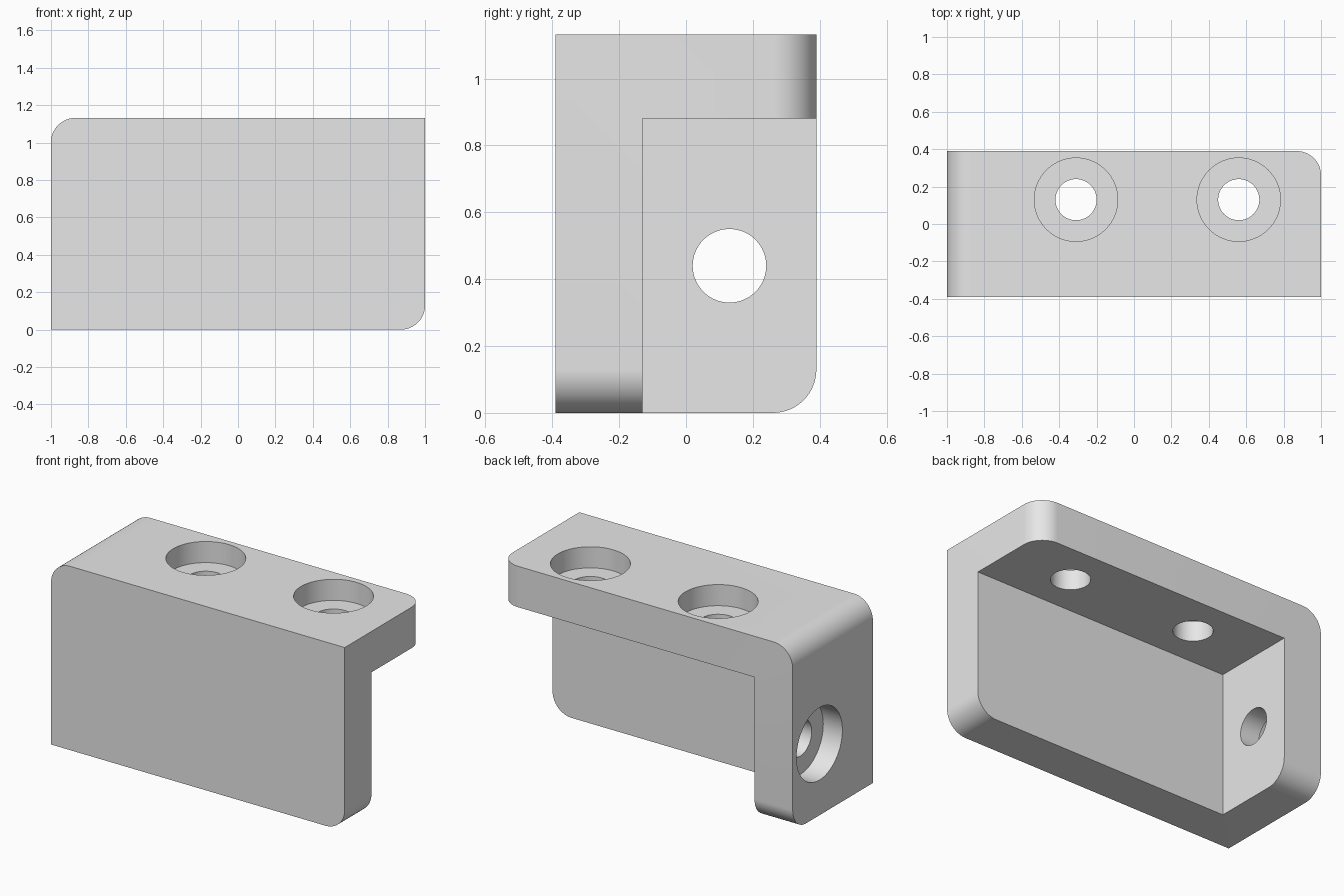
import bpy, bmesh
from math import pi
from mathutils import Matrix, Vector

if "Cube" in bpy.data.objects:
    bpy.data.objects.remove(bpy.data.objects["Cube"], do_unlink=True)

HEIGHT, DEPTH = 1.132, 0.39      # overall height, half depth
WALL, TOP_T, ROUND = 0.26, 0.252, 0.13
HOLE_R, BORE_R = 0.11, 0.223

grey = bpy.data.materials.new("light grey")
grey.use_nodes = True
colour = (0.8, 0.8, 0.8, 1)
grey.diffuse_color = colour
grey.node_tree.nodes["Principled BSDF"].inputs["Base Color"].default_value = colour


def finish(name, bm):
    mesh = bpy.data.meshes.new(name)
    bm.to_mesh(mesh)
    bm.free()
    mesh.materials.append(grey)
    obj = bpy.data.objects.new(name, mesh)
    bpy.context.collection.objects.link(obj)
    return obj


def block(name, low, high, rounds=()):
    """Box whose edges lying on each given pair of planes are rounded."""
    bm = bmesh.new()
    low, high = Vector(low), Vector(high)
    size = high - low
    bmesh.ops.create_cube(bm, size=1, matrix=Matrix.Translation((low + high) / 2)
                          @ Matrix.Diagonal((*size, 1)))
    edges = [e for e in bm.edges for pair in rounds
             if all(abs(v.co[axis] - value) < 1e-4
                    for v in e.verts for axis, value in pair)]
    if edges:
        bmesh.ops.bevel(bm, geom=edges, offset=ROUND, segments=16,
                        profile=0.5, affect='EDGES')
    return finish(name, bm)


def cylinder(name, centre, radius, length, along_x):
    bm = bmesh.new()
    turn = Matrix.Rotation(pi / 2, 4, 'Y') if along_x else Matrix()
    bmesh.ops.create_cone(bm, cap_ends=True, segments=64, radius1=radius,
                          radius2=radius, depth=length,
                          matrix=Matrix.Translation(centre) @ turn)
    return finish(name, bm)


def boolean(target, tool, operation):
    mod = target.modifiers.new(tool.name, 'BOOLEAN')
    mod.operation, mod.solver, mod.object = operation, 'EXACT', tool
    bpy.context.view_layer.objects.active = target
    bpy.ops.object.modifier_apply(modifier=mod.name)
    bpy.data.objects.remove(tool, do_unlink=True)


# Solid block with the long outer top edge rounded
bracket = block("corner_bracket", (-1, -DEPTH, 0), (1, DEPTH, HEIGHT),
                [((0, -1), (2, HEIGHT))])

# Hollow out the inside, leaving front plate, top plate and end wall
hollow = block("hollow_cutter", (-1 + WALL, -DEPTH + WALL, -1),
               (2, 1, HEIGHT - TOP_T))
boolean(bracket, hollow, 'DIFFERENCE')

# Round the free corner of each plate
bm = bmesh.new()
bm.from_mesh(bracket.data)
free_corners = [((0, 1), (2, 0)), ((0, 1), (1, DEPTH)), ((1, DEPTH), (2, 0))]
edges = [e for e in bm.edges for pair in free_corners
         if all(abs(v.co[axis] - value) < 1e-3
                for v in e.verts for axis, value in pair)]
bmesh.ops.bevel(bm, geom=edges, offset=ROUND, segments=16, profile=0.5,
                affect='EDGES')
bm.to_mesh(bracket.data)
bm.free()

# Counterbored screw holes: two in the top plate, one in the end wall
holes = [((-0.31, 0.13, HEIGHT), False), ((0.56, 0.13, HEIGHT), False),
         ((-1, 0.13, 0.44), True)]
for centre, along_x in holes:
    for radius, length in ((HOLE_R, 0.8), (BORE_R, 0.26)):
        boolean(bracket, cylinder("hole_cutter", centre, radius, length, along_x),
                'DIFFERENCE')

# Smooth the curved surfaces, keep the edges sharp
bpy.ops.object.select_all(action='DESELECT')
bracket.select_set(True)
bpy.context.view_layer.objects.active = bracket
bpy.ops.object.shade_smooth_by_angle(angle=pi / 6)
